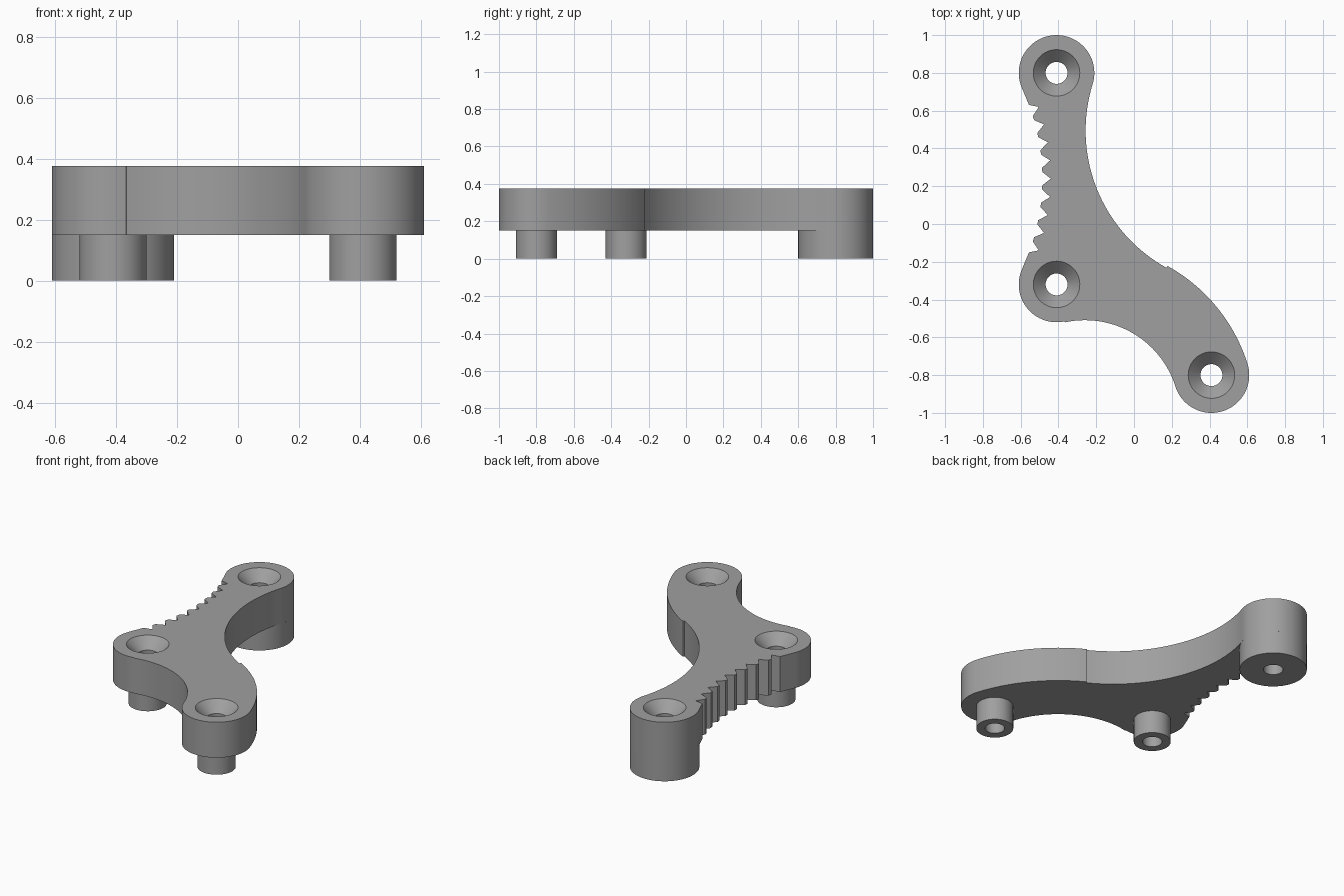
import bpy, bmesh, math
from mathutils import Vector

if "Cube" in bpy.data.objects:
    bpy.data.objects.remove(bpy.data.objects["Cube"])

Z0, Z1 = 0.15, 0.375          # underside and top of the plate
R_END, R_PIN, R_HOLE, R_SINK = 0.2, 0.11, 0.058, 0.123
BACK, LEFT, FRONT = Vector((-0.41, 0.8)), Vector((-0.41, -0.32)), Vector((0.41, -0.8))

grey = bpy.data.materials.new("grey")
grey.diffuse_color = (0.35, 0.35, 0.35, 1)
grey.use_nodes = True
grey.node_tree.nodes["Principled BSDF"].inputs["Base Color"].default_value = grey.diffuse_color


def make_object(name, bm):
    bmesh.ops.recalc_face_normals(bm, faces=bm.faces)
    mesh = bpy.data.meshes.new(name)
    bm.to_mesh(mesh)
    bm.free()
    mesh.materials.append(grey)
    ob = bpy.data.objects.new(name, mesh)
    bpy.context.collection.objects.link(ob)
    return ob


def smooth(ob):
    bpy.ops.object.select_all(action='DESELECT')
    ob.select_set(True)
    bpy.context.view_layer.objects.active = ob
    bpy.ops.object.shade_smooth_by_angle(angle=math.radians(25))


def lathe(name, centre, profile, closed, n=64):
    """Turn a (radius, z) profile about a vertical axis."""
    bm = bmesh.new()
    rings = [[bm.verts.new((centre.x + r * math.cos(2 * math.pi * i / n),
                            centre.y + r * math.sin(2 * math.pi * i / n), z))
              for i in range(n)] for r, z in profile]
    for a, b in zip(rings, rings[1:]):
        for i in range(n):
            j = (i + 1) % n
            bm.faces.new((a[i], a[j], b[j], b[i]))
    if closed:
        bm.faces.new(rings[0])
        bm.faces.new(rings[-1])
    return make_object(name, bm)


def angle_to(c, p):
    d = p - c
    return math.atan2(d.y, d.x)


def arc(c, r, a0, a1, turn, n):
    """Points from angle a0 to a1; turn is 1 for anticlockwise, -1 for clockwise."""
    sweep = (turn * (a1 - a0)) % (2 * math.pi) * turn
    return [c + r * Vector((math.cos(a0 + sweep * i / n), math.sin(a0 + sweep * i / n)))
            for i in range(n + 1)]


# Outline: tangent arcs joining the three round ends
elbow = Vector((-0.26, -1.012))            # centre shared by both arcs of the arm
waist = Vector((0.575, 0.495))             # centre of the long hollow
r_in = (elbow - FRONT).length - R_END
r_out = r_in + 2 * R_END
r_waist = (waist - BACK).length - R_END
flank = math.radians(202)

outline = arc(LEFT, R_END, -flank, angle_to(LEFT, elbow), 1, 32)
outline += arc(elbow, r_in, angle_to(elbow, LEFT), angle_to(elbow, FRONT), -1, 28)
outline += arc(FRONT, R_END, angle_to(FRONT, elbow), angle_to(elbow, FRONT), 1, 40)
outline += arc(elbow, r_out, angle_to(elbow, FRONT), angle_to(elbow, waist), 1, 28)
outline += arc(waist, r_waist, angle_to(waist, elbow), angle_to(waist, BACK), -1, 36)
outline += arc(BACK, R_END, angle_to(BACK, waist), flank, 1, 48)

# Row of V notches along a curved edge
rack = Vector((-1.6, 0.24))
step, half = math.radians(4.78), math.radians(1.8)


def polar(r, a):
    return rack + r * Vector((math.cos(a), math.sin(a)))


outline.append(Vector((-0.556, 0.63)))
for k in range(4, -5, -1):
    a = k * step
    if k < 4:
        outline.append(polar(1.115, a + half))
    outline.append(polar(1.16, a))
    if k > -4:
        outline.append(polar(1.115, a - half))
outline.append(Vector((-0.556, -0.15)))

# Plate
bm = bmesh.new()
base = bm.faces.new([bm.verts.new((p.x, p.y, Z0)) for p in outline])
top = bmesh.ops.extrude_face_region(bm, geom=[base])
bmesh.ops.translate(bm, vec=(0, 0, Z1 - Z0),
                    verts=[g for g in top['geom'] if isinstance(g, bmesh.types.BMVert)])
bmesh.ops.remove_doubles(bm, verts=bm.verts, dist=1e-4)
plate = make_object("plate", bm)

# Countersunk screw holes through the plate
depth = R_SINK - R_HOLE
for c in (BACK, LEFT, FRONT):
    cutter = lathe("hole_cutter", c, [(R_HOLE, -0.1), (R_HOLE, Z1 - depth), (R_SINK, Z1),
                                      (R_SINK, Z1 + 0.1)], True)
    cutter.hide_render = True
    mod = plate.modifiers.new("hole", 'BOOLEAN')
    mod.operation, mod.solver, mod.object = 'DIFFERENCE', 'EXACT', cutter
    bpy.context.view_layer.objects.active = plate
    bpy.ops.object.modifier_apply(modifier=mod.name)
    bpy.data.objects.remove(cutter)
smooth(plate)

# Hollow feet below the plate
for name, c, r in (("back_foot", BACK, R_END), ("left_pin", LEFT, R_PIN), ("front_pin", FRONT, R_PIN)):
    smooth(lathe(name, c, [(R_HOLE, Z0), (R_HOLE, 0), (r, 0), (r, Z0)], False))
